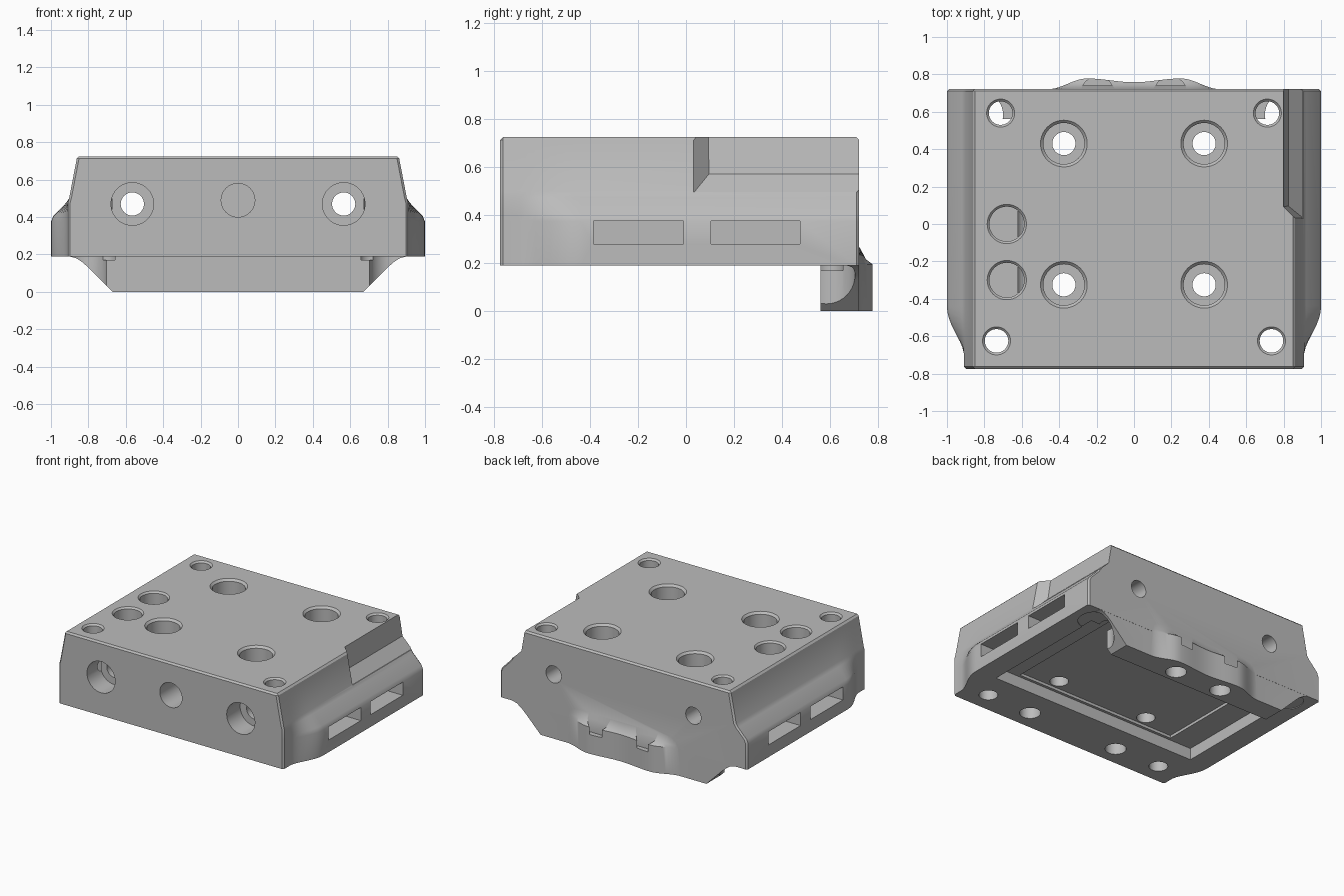
import bpy, bmesh, math
from mathutils import Vector

if "Cube" in bpy.data.objects:
    bpy.data.objects.remove(bpy.data.objects["Cube"], do_unlink=True)

grey = bpy.data.materials.new("plain grey")
grey.use_nodes = True
grey.diffuse_color = (0.5, 0.5, 0.5, 1)
grey.node_tree.nodes["Principled BSDF"].inputs["Base Color"].default_value = (0.5, 0.5, 0.5, 1)


def loft(name, rings):
    """Closed solid through a list of equal-length point rings."""
    bm = bmesh.new()
    loops = [[bm.verts.new(p) for p in ring] for ring in rings]
    n = len(loops[0])
    for a, b in zip(loops, loops[1:]):
        for i in range(n):
            j = (i + 1) % n
            bm.faces.new((a[i], a[j], b[j], b[i]))
    bm.faces.new(loops[0])
    bm.faces.new(loops[-1][::-1])
    bmesh.ops.recalc_face_normals(bm, faces=bm.faces)
    mesh = bpy.data.meshes.new(name)
    bm.to_mesh(mesh)
    bm.free()
    obj = bpy.data.objects.new(name, mesh)
    bpy.context.collection.objects.link(obj)
    return obj


def lathe(name, profile, x, y, z=0, along_y=False):
    """Stepped round solid; profile lists (radius, position along the axis)."""
    rings = []
    for r, h in profile:
        ring = []
        for i in range(40):
            a = math.tau * i / 40
            c, s = r * math.cos(a), r * math.sin(a)
            ring.append((x + c, h, z + s) if along_y else (x + c, y + s, h))
        rings.append(ring)
    return loft(name, rings)


def box(name, x, y, z):
    return loft(name, [[(x[0], y[0], h), (x[1], y[0], h), (x[1], y[1], h), (x[0], y[1], h)] for h in z])


def mirrored(half):
    return half + [(-x, z) for x, z in reversed(half)]


# Body: flared cross-section swept from front to back, with chamfered ends
def section(y, flare, inset=0.0):
    w = 0.91 + 0.09 * flare
    half = [(w, 0.19), (w, 0.375), (w - 0.012 * flare, 0.405),
            (0.91 + 0.01 * flare, 0.475), (0.903, 0.5), (0.862, 0.713), (0.85, 0.725)]
    return [(x - math.copysign(inset, x), y, min(z, 0.725 - inset)) for x, z in mirrored(half)]


rings = [section(-0.775, 0, 0.012), section(-0.763, 0), section(-0.69, 0)]
for i in range(1, 9):
    t = i / 8
    rings.append(section(-0.69 + 0.25 * t, math.sin(t * math.pi / 2) ** 1.5))
rings += [section(0.71, 1), section(0.722, 1, 0.012)]
body = loft("body", rings)
body.data.materials.append(grey)

# Back lip hanging below the body
lip_half = [(0.67, 0), (0.8, 0.13), (0.83, 0.157), (0.865, 0.18), (0.9, 0.189), (0.9, 0.3)]
lip = loft("back_lip", [[(x, y, z) for x, z in mirrored(lip_half)] for y in (0.56, 0.721)])


# Double bulge on the back of the lip
def bulge_depth(x):
    t = abs(x)
    if t < 0.25:
        return 0.048 - 0.01 * math.cos(math.pi * t / 0.25)
    return 0.001 + 0.0285 * (1 + math.cos(math.pi * (t - 0.25) / 0.21))


rings = []
for i in range(47):
    x = -0.46 + 0.02 * i
    d = bulge_depth(x)
    rings.append([(x, 0.69, 0), (x, 0.72 + d, 0), (x, 0.72 + d, 0.195),
                  (x, 0.72 + d * 0.55, 0.215), (x, 0.721, 0.27), (x, 0.69, 0.27)])
bulge = loft("lip_bulge", rings)

cuts = []
cut = cuts.append

# Underside recess with a slightly deeper middle
cut(box("recess", (-0.84, 0.84), (-0.42, 0.561), (-0.1, 0.275)))
cut(box("inner_recess", (-0.65, 0.65), (-0.4, 0.55), (0.2, 0.295)))

# Notch along the upper edge of the left side
notch = [(0.793, 0.76), (0.825, 0.572), (0.9, 0.497), (1.1, 0.497), (1.1, 0.76)]
cut(loft("edge_notch", [[(x, 0.03 + 0.862 - x + 0.19 * (0.725 - z), z) for x, z in notch],
                        [(x, 0.9, z) for x, z in notch]]))

# Blind round pockets on the top, and the one in the front
for y in (0, -0.3):
    cut(lathe("top_pocket", [(0.093, 0.5), (0.093, 0.713), (0.12, 0.74)], -0.68, y))
cut(lathe("front_pocket", [(0.09, -0.9), (0.09, -0.55)], 0, 0, 0.49, True))

for s in (-1, 1):
    # Counterbored mounting holes through the top
    for y in (0.43, -0.325):
        cut(lathe("mount_hole", [(0.062, 0.1), (0.062, 0.43), (0.11, 0.43), (0.11, 0.71), (0.14, 0.74)],
                  s * 0.375, y))
    # Corner screw holes and the clearance in the lip
    cut(lathe("front_corner_hole", [(0.063, 0.1), (0.063, 0.713), (0.09, 0.74)], s * 0.735, -0.625))
    cut(lathe("back_corner_hole", [(0.063, 0.17), (0.063, 0.713), (0.09, 0.74)], s * 0.713, 0.593))
    cut(lathe("lip_clearance", [(0.12, -0.1), (0.12, 0.195)], s * 0.82, 0.585))
    # Long bores running front to back
    cut(lathe("long_bore", [(0.114, -0.9), (0.114, -0.62), (0.062, -0.62), (0.062, 0.9)],
              s * 0.565, 0, 0.47, True))
    # Blind holes in the underside
    cut(lathe("flange_hole", [(0.07, 0.1), (0.07, 0.34)], s * 0.37, -0.63))
    cut(lathe("lip_hole", [(0.07, -0.1), (0.07, 0.11)], s * 0.19, 0.66))
    # Half-round pockets in the bulge
    arc = [(s * 0.195 + 0.088 * math.cos(math.radians(a)), 0.7 + 0.088 * math.sin(math.radians(a)))
           for a in range(27, 154, 9)]
    cut(loft("bulge_pocket", [[(x, y, z) for x, y in arc] for z in (0.14, 0.29)]))
    # Side slots
    for y in ((-0.385, -0.01), (0.105, 0.475)):
        cut(box("side_slot", sorted((s * 0.87, s * 1.1)), y, (0.279, 0.375)))

# Combine everything into one solid
for tool, kind in [(lip, "UNION"), (bulge, "UNION")] + [(c, "DIFFERENCE") for c in cuts]:
    tool.hide_render = True
    mod = body.modifiers.new(tool.name, "BOOLEAN")
    mod.operation = kind
    mod.solver = "EXACT"
    mod.object = tool
bpy.context.view_layer.update()
solid = bpy.data.meshes.new_from_object(body.evaluated_get(bpy.context.evaluated_depsgraph_get()))
body.modifiers.clear()
body.data = solid
solid.materials.clear()
solid.materials.append(grey)
for poly in solid.polygons:
    poly.material_index = 0
for tool in [lip, bulge] + cuts:
    bpy.data.objects.remove(tool, do_unlink=True)

for obj in bpy.context.selected_objects:
    obj.select_set(False)
body.select_set(True)
bpy.context.view_layer.objects.active = body
bpy.ops.object.shade_smooth_by_angle(angle=math.radians(30))
